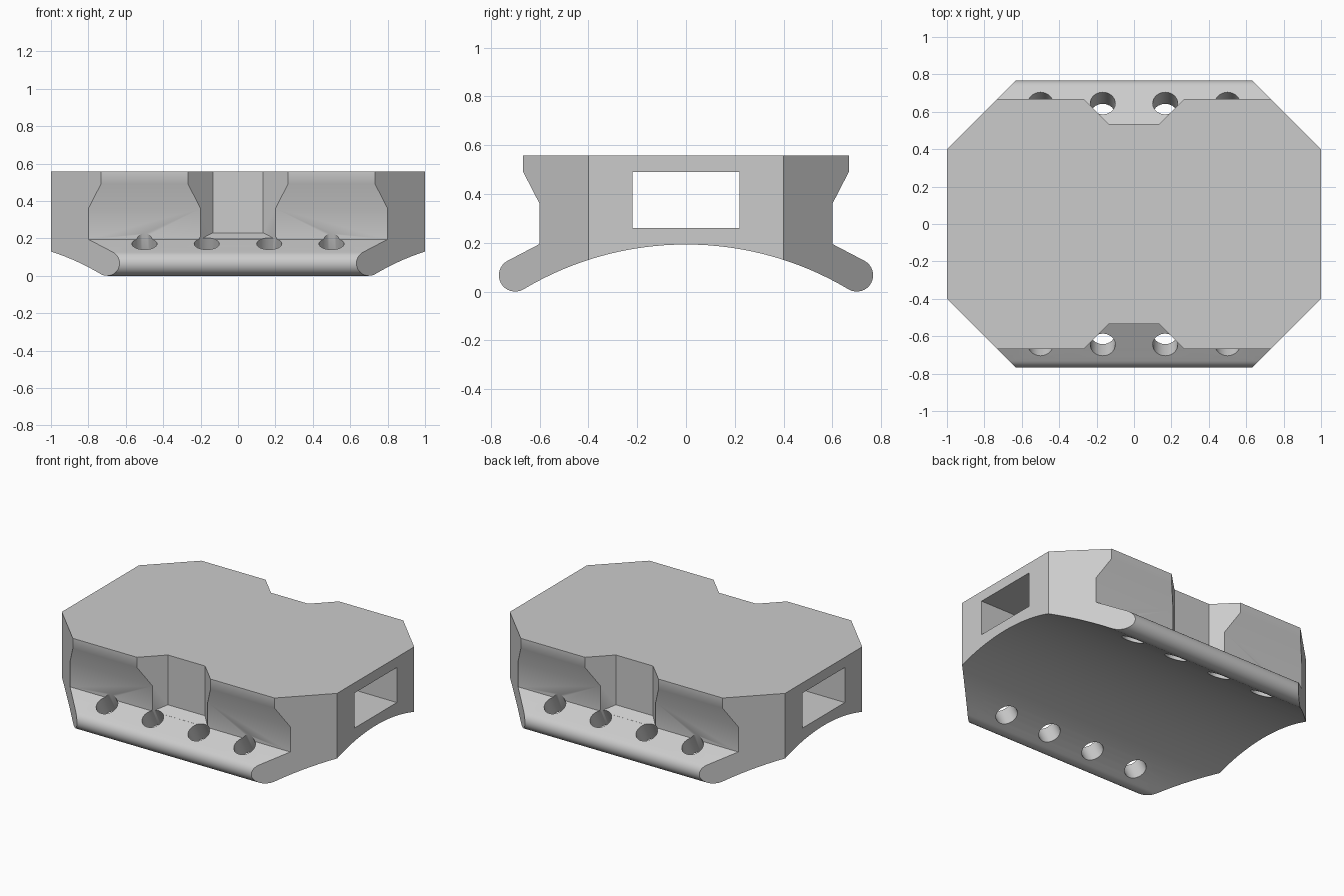
import bpy, bmesh, math
from mathutils import Vector, Matrix

if "Cube" in bpy.data.objects:
    bpy.data.objects.remove(bpy.data.objects["Cube"])

grey = bpy.data.materials.new("light grey")
grey.use_nodes = True
colour = (0.6, 0.6, 0.6, 1)
grey.diffuse_color = colour
grey.node_tree.nodes["Principled BSDF"].inputs["Base Color"].default_value = colour


def prism(name, points, offset):
    """Extrude a closed 3D polygon along offset."""
    bm = bmesh.new()
    face = bm.faces.new([bm.verts.new(p) for p in points])
    side = bmesh.ops.extrude_face_region(bm, geom=[face], use_keep_orig=True)["geom"]
    moved = [v for v in side if isinstance(v, bmesh.types.BMVert)]
    bmesh.ops.translate(bm, verts=moved, vec=offset)
    bmesh.ops.recalc_face_normals(bm, faces=bm.faces)
    return finish(name, bm)


def finish(name, bm):
    mesh = bpy.data.meshes.new(name)
    bm.to_mesh(mesh)
    bm.free()
    mesh.materials.append(grey)
    obj = bpy.data.objects.new(name, mesh)
    bpy.context.collection.objects.link(obj)
    return obj


def boolean(target, cutter, operation="DIFFERENCE"):
    cutter.hide_render = True
    mod = target.modifiers.new(cutter.name, "BOOLEAN")
    mod.object, mod.operation, mod.solver = cutter, operation, "EXACT"
    bpy.context.view_layer.objects.active = target
    bpy.ops.object.modifier_apply(modifier=mod.name)
    bpy.data.objects.remove(cutter)


# Cross-section of the body: lip, waist, sloped flange, round bead, arched underside
tilt = math.radians(28)
arch_r, arch_top, bead_r = 1.3, 0.193, 0.067
arch_end = math.radians(31)
half = [(0.667, 0.557), (0.667, 0.49), (0.6, 0.36), (0.6, 0.195)]
for i in range(17):
    a = tilt + (math.pi - arch_end * -1 - tilt) * i / 16
    half.append((0.7 + bead_r * math.sin(a), bead_r + bead_r * math.cos(a)))
for i in range(15, 0, -1):
    a = arch_end * i / 16
    half.append((arch_r * math.sin(a), arch_top - arch_r * (1 - math.cos(a))))
outline = half + [(0, arch_top)] + [(-y, z) for y, z in reversed(half)]
body = prism("mounting_block", [(-1, y, z) for y, z in outline], (2, 0, 0))

# Cut the four corners at 45 degrees
corners = [(1, 0.4), (0.4, 1), (-0.4, 1), (-1, 0.4)]
corners += [(-x, -y) for x, y in corners]
boolean(body, prism("corner_trim", [(x * 1.0, y, -0.5) for x, y in corners],
                    (0, 0, 2)), "INTERSECT")

# Rectangular slot running from side to side
slot = [(-0.22, 0.26), (0.22, 0.26), (0.22, 0.49), (-0.22, 0.49)]
boolean(body, prism("side_slot", [(-2, y, z) for y, z in slot], (4, 0, 0)))

# Notches with a floor that continues the flange slope, and bolt holes square to it
for side in (-1, 1):
    plan = [(-0.135, 0.535), (0.135, 0.535), (0.28, 0.68), (-0.28, 0.68)]
    floor = [(x, side * y, 0.1955 + (0.6 - y) * math.tan(tilt)) for x, y in plan]
    boolean(body, prism("notch", floor, (0, 0, 1)))
    axis = Vector((0, side * math.sin(tilt), math.cos(tilt)))
    turn = axis.to_track_quat("Z", "Y").to_matrix().to_4x4()
    for x in (-0.5, -0.167, 0.167, 0.5):
        bm = bmesh.new()
        bmesh.ops.create_cone(bm, cap_ends=True, segments=32, radius1=bead_r,
                              radius2=bead_r, depth=0.4,
                              matrix=Matrix.Translation((x, side * 0.645, 0.171)) @ turn)
        boolean(body, finish("bolt_hole", bm))

bpy.ops.object.select_all(action="DESELECT")
body.select_set(True)
bpy.context.view_layer.objects.active = body
bpy.ops.object.shade_smooth_by_angle(angle=math.radians(30))
